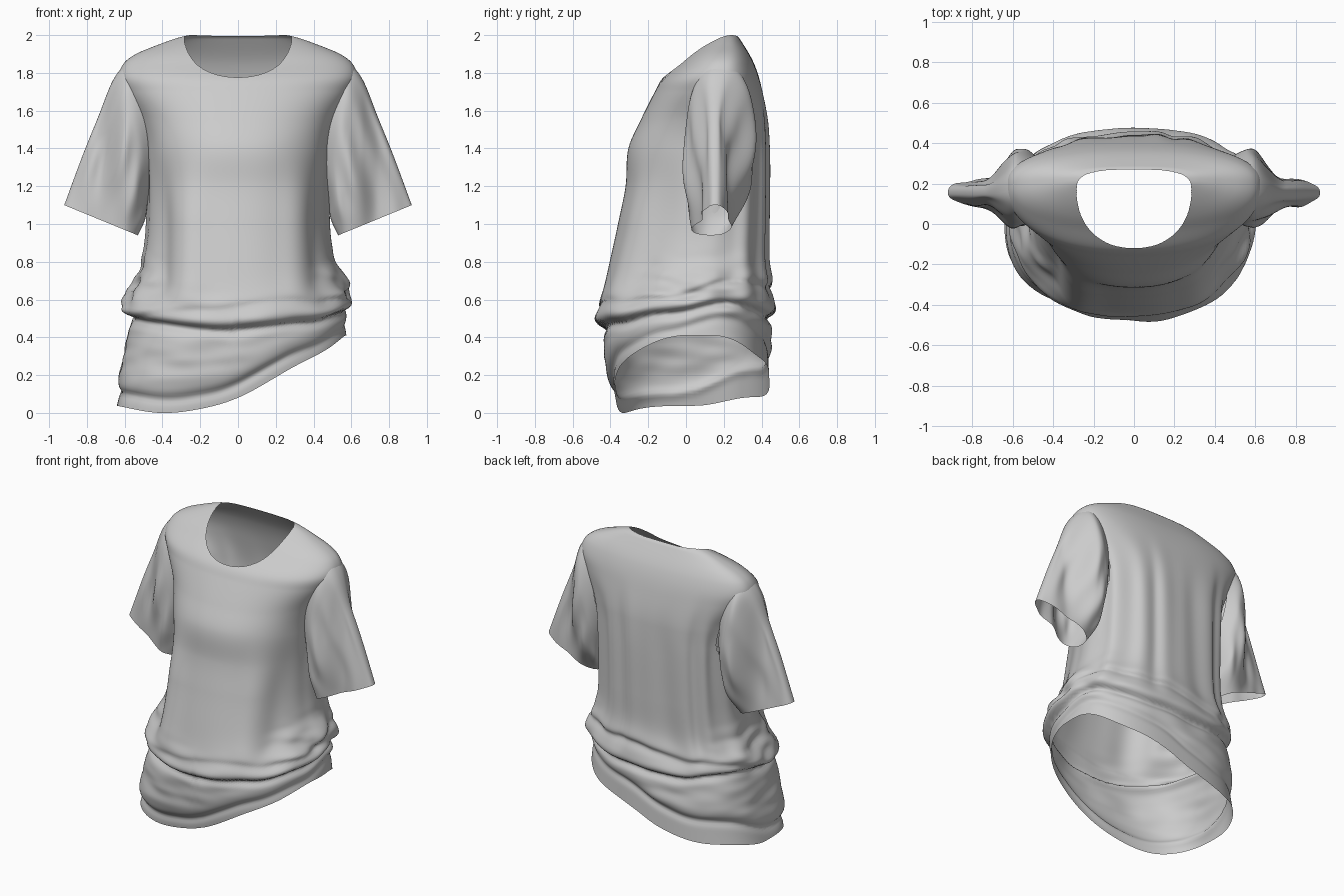
import bpy
import bmesh
from math import sin, cos, pi, exp
from mathutils import Vector, noise

cube = bpy.data.objects.get("Cube")
if cube:
    bpy.data.objects.remove(cube)

cloth = bpy.data.materials.new("light_grey_cloth")
cloth.use_nodes = True
GREY = (0.6, 0.6, 0.6, 1)
cloth.diffuse_color = GREY
cloth.node_tree.nodes["Principled BSDF"].inputs["Base Color"].default_value = GREY


def curve(points):
    """Smooth interpolation through a short list of (position, value)."""
    pts = sorted(points)
    n = len(pts)

    def slope(i):
        a, b = pts[max(i - 1, 0)], pts[min(i + 1, n - 1)]
        return (b[1] - a[1]) / (b[0] - a[0])

    def value(p):
        p = min(max(p, pts[0][0]), pts[-1][0])
        i = 0
        while i < n - 2 and p > pts[i + 1][0]:
            i += 1
        (p0, v0), (p1, v1) = pts[i], pts[i + 1]
        h = p1 - p0
        t = (p - p0) / h
        return ((1 + 2 * t) * (1 - t) ** 2 * v0 + t * (1 - t) ** 2 * h * slope(i)
                + t * t * (3 - 2 * t) * v1 + t * t * (t - 1) * h * slope(i + 1))
    return value


def spow(v, e):
    return (1 if v >= 0 else -1) * abs(v) ** e


def bump(v, centre, width):
    return exp(-((v - centre) / width) ** 2)


def ramp(v, a, b):
    t = min(max((v - a) / (b - a), 0), 1)
    return t * t * (3 - 2 * t)


def loft(name, rings, keep=lambda c: True):
    """Open tube of cloth through closed rings of points."""
    bm = bmesh.new()
    rows = [[bm.verts.new(p) for p in ring] for ring in rings]
    count = len(rows[0])
    for low, high in zip(rows, rows[1:]):
        for i in range(count):
            j = (i + 1) % count
            quad = (low[i], low[j], high[j], high[i])
            if keep(sum((v.co for v in quad), Vector()) / 4):
                bm.faces.new(quad).smooth = True
    bmesh.ops.recalc_face_normals(bm, faces=bm.faces)
    mesh = bpy.data.meshes.new(name)
    bm.to_mesh(mesh)
    bm.free()
    mesh.materials.append(cloth)
    obj = bpy.data.objects.new(name, mesh)
    bpy.context.collection.objects.link(obj)
    return obj


# Torso outline by height: half width, front, back and middle depth
half_width = curve([(2, .26), (1.985, .32), (1.95, .42), (1.9, .54), (1.85, .605),
                    (1.78, .63), (1.7, .6), (1.55, .52), (1.4, .485), (1, .485), (.8, .505),
                    (.6, .55), (.4, .575), (.2, .605), (0, .65)])
front = curve([(2, .17), (1.95, .085), (1.9, .02), (1.85, -.035), (1.77, -.125),
               (1.7, -.165), (1.55, -.24), (1.4, -.305), (1.2, -.32), (1, -.36),
               (.7, -.42), (.5, -.43), (.3, -.41), (0, -.36)])
back = curve([(2, .265), (1.98, .285), (1.85, .36), (1.7, .405), (1.5, .435),
              (1, .435), (.6, .42), (.4, .43), (0, .45)])
middle = curve([(2, .22), (1.8, .185), (1.4, .17), (.6, .08), (0, .04)])
hem_line = curve([(-.64, .04), (-.4, 0), (-.2, .02), (0, .08), (.3, .24), (.5, .335), (.62, .41)])


def section(angle, z):
    c, s = cos(angle), sin(angle)
    mid = middle(z)
    if s > 0:
        n, depth = 2.6, back(z) - mid
    else:
        # The front grows squarer on the low right side, rounder on the left
        low = 1 - ramp(z, .1, .7)
        n, depth = 2.25 + low * (.8 if c < 0 else -.15), mid - front(z)
    return Vector((half_width(z) * spow(c, 2 / n), mid + depth * spow(s, 2 / n), z))


def hem_height(x, y):
    return hem_line(x) + .1 * ramp(y, .05, .5) * (1 - ramp(x, 0, .5))


def neck_height(angle):
    """Height at which the side of the shirt meets the neck opening."""
    z = 1.6
    while z < 2:
        p = section(angle, z)
        dy = p.y - .17
        reach, power = (.1, 3) if dy > 0 else (.29, 2.2)
        if abs(p.x / .285) ** power + abs(dy / reach) ** power < 1:
            return z
        z += .001
    return 2


def tuck(d, amount, size):
    """Cloth roll hanging over a crease at d = 0."""
    roll = d / size * exp(1 - d / size) if d > 0 else 0
    return amount * (roll - .45 * bump(d, -.01, .025))


def fold_offset(angle, p):
    x, y, z = p
    rear = ramp(y, -.1, .3)
    side = ramp(abs(x), .35, .52)
    wobble = noise.noise(Vector((x * 4, y * 4, 3)))
    # Rolls gathered around the waist
    c1 = .44 + .25 * x * x + .03 * x + .06 * rear + .02 * wobble
    c2 = hem_height(x, y) + .075 + .08 * rear + .015 * wobble
    c3 = .56 + .09 * x + .1 * rear + .03 * wobble
    off = tuck(z - c1, .042, .05)
    off += tuck(z - c2, .025 - .01 * ramp(x, 0, .5), .09)
    off += tuck(z - c3, .006 + .01 * max(side, rear), .035)
    # Hanging front panel with edges that step back to the sides
    fall = ramp(z, .5, .7) * (1 - ramp(z, 1, 1.45)) * (1 - rear)
    off += fall * (.03 * bump(x, -.26, .09) - .03 * bump(x, -.41, .06)
                   + .012 * bump(x, .3, .07) - .025 * bump(x, .43, .06))
    # Long drapes down the back
    long_fall = ramp(z, .5, .75) * (1 - ramp(z, 1.3, 1.8))
    off += .01 * long_fall * rear * sin(13 * angle + 3 * wobble + .8 * z)
    # Bunched wrinkles at the sides and soft crumples near the hem
    bunch = bump(z, .66, .12) * side
    off += .035 * bunch * noise.noise(Vector((x * 5, y * 7, z * 15)))
    crumple = (1 - ramp(z, .5, .7)) * ramp(z - hem_height(x, y), .1, .25)
    off += .012 * crumple * noise.noise(Vector((x * 5, y * 5, z * 14)))
    return off


# Torso: columns run from the slanted hem up to the neck opening
COLUMNS, ROWS = 240, 180
columns = []
for i in range(COLUMNS):
    angle = 2 * pi * i / COLUMNS
    foot = section(angle, .1)
    low, high = hem_height(foot.x, foot.y), neck_height(angle)
    column = []
    for r in range(ROWS + 1):
        z = low + (high - low) * (1 - (1 - r / ROWS) ** 1.4)
        p = section(angle, z)
        out = Vector((p.x, p.y - middle(z), 0)).normalized()
        column.append(p + out * fold_offset(angle, p))
    columns.append(column)


def outside_armhole(c):
    return abs(c.x) < .4 or ((c.y - .18) / .13) ** 2 + ((c.z - 1.47) / .23) ** 2 > 1


loft("shirt_body", list(zip(*columns)), outside_armhole)

# Sleeves: top edge, underarm edge and depth along the arm
top_x = curve([(0, .52), (.15, .6), (.3, .665), (.5, .735), (.75, .82), (1, .92)])
top_z = curve([(0, 1.87), (.15, 1.84), (.3, 1.755), (.5, 1.58), (.75, 1.37), (1, 1.1)])
under_x = curve([(0, .44), (.3, .475), (.6, .49), (1, .53)])
under_z = curve([(0, 1.28), (.3, 1.13), (.6, 1.03), (1, .94)])
sleeve_front = curve([(0, .04), (.2, 0), (.5, -.015), (1, 0)])
sleeve_back = curve([(0, .32), (.2, .365), (.5, .36), (1, .26)])


def sleeve_ring(side, t, count=96):
    ring = []
    for i in range(count):
        a = 2 * pi * i / count
        mix = (1 + cos(a)) / 2
        x = under_x(t) + (top_x(t) - under_x(t)) * mix
        z = under_z(t) + (top_z(t) - under_z(t)) * mix
        # Full beside the body, pinched flat towards the outer edge
        pinch = ramp(x, .58, .75)
        mid = (sleeve_front(t) + sleeve_back(t)) / 2 * (1 - pinch) + .155 * pinch
        deep = (sleeve_back(t) - sleeve_front(t)) / 2 * (1 - pinch) + .07 * pinch
        pleat = .01 * ramp(t, .1, .5) * (1 - ramp(t, .6, 1)) * sin(9 * a + side)
        crumple = .02 * ramp(t, .05, .3) * noise.noise(Vector((x * 9, z * 2, side * 5 + sin(a))))
        y = mid + deep * spow(sin(a), .8) + (pleat + crumple) * abs(sin(a))
        ring.append(Vector((side * x, y, z)))
    return ring


for side, name in ((1, "left_sleeve"), (-1, "right_sleeve")):
    loft(name, [sleeve_ring(side, k / 60) for k in range(61)])
